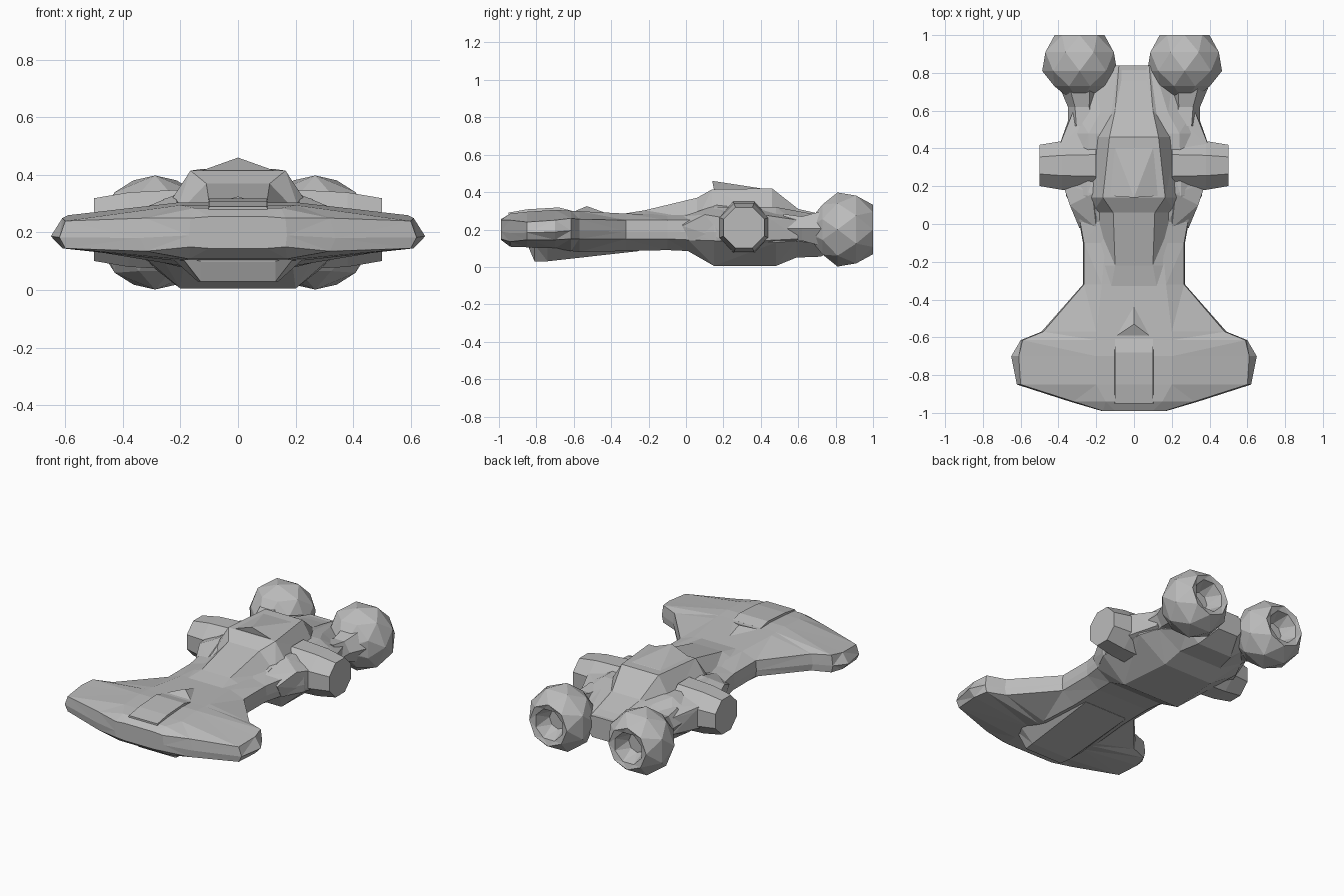
import bpy
import bmesh
import math
from mathutils import Vector

default_cube = bpy.data.objects.get("Cube")
if default_cube:
    bpy.data.objects.remove(default_cube, do_unlink=True)

GREY = (0.5, 0.5, 0.5, 1.0)
hull_grey = bpy.data.materials.new("hull_grey")
hull_grey.use_nodes = True
hull_grey.diffuse_color = GREY
shader = hull_grey.node_tree.nodes["Principled BSDF"]
shader.inputs["Base Color"].default_value = GREY
shader.inputs["Roughness"].default_value = 0.8


def finish(name, bm, triangulate=True):
    """Turn a bmesh into a flat-shaded grey object."""
    if triangulate:
        bmesh.ops.triangulate(bm, faces=bm.faces[:])
    bmesh.ops.recalc_face_normals(bm, faces=bm.faces[:])
    mesh = bpy.data.meshes.new(name)
    bm.to_mesh(mesh)
    bm.free()
    mesh.materials.append(hull_grey)
    obj = bpy.data.objects.new(name, mesh)
    bpy.context.scene.collection.objects.link(obj)
    return obj


def loft(name, rings):
    """Skin a row of equal-length point rings and cap both ends."""
    bm = bmesh.new()
    rows = [[bm.verts.new(point) for point in ring] for ring in rings]
    for row, following in zip(rows, rows[1:]):
        for i in range(len(row)):
            j = (i + 1) % len(row)
            bm.faces.new((row[i], row[j], following[j], following[i]))
    bm.faces.new(rows[0])
    bm.faces.new(rows[-1])
    return finish(name, bm)


def convex(name, points):
    """Wrap points in a convex faceted solid."""
    bm = bmesh.new()
    for point in points:
        bm.verts.new(point)
    bmesh.ops.convex_hull(bm, input=bm.verts[:])
    loose = [v for v in bm.verts if not v.link_faces]
    bmesh.ops.delete(bm, geom=loose, context="VERTS")
    return finish(name, bm, triangulate=False)


def mirrored_ring(y, half_profile):
    """Close a half cross-section across the centre plane."""
    right = [Vector((x, y, z)) for x, z in half_profile]
    left = [Vector((-p.x, p.y, p.z)) for p in reversed(right)]
    return right + left


def round_ring(center, radius, axis, sides=8, turn=0.0):
    """Regular polygon of points around the x or y axis."""
    points = []
    for i in range(sides):
        angle = math.tau * i / sides + turn
        a, b = radius * math.cos(angle), radius * math.sin(angle)
        offset = Vector((0, a, b)) if axis == "x" else Vector((a, 0, b))
        points.append(Vector(center) + offset)
    return points


def hull_profile(wide, low, high, deck, keel, bevel):
    """Half section with a sharp rim just above the lower edge."""
    rim = (wide, low + (high - low) * .4)
    return [deck, (wide - bevel, high), rim, (wide - bevel, low), keel]


# Hammerhead bow and neck, then the main body, in one skin
# y, half width, lower edge, upper edge, deck corner, keel corner, rim bevel
stations = [
    (-.99, .17, .15, .25, (.1, .255), (.1, .145), .005),
    (-.94, .34, .135, .25, (.15, .285), (.17, .108), .02),
    (-.85, .62, .145, .24, (.2, .295), (.18, .105), .02),
    (-.7, .65, .145, .25, (.2, .305), (.2, .1), .04),
    (-.615, .6, .15, .26, (.2, .3), (.2, .085), .01),
    (-.57, .49, .15, .255, (.2, .298), (.2, .08), .01),
    (-.32, .27, .15, .25, (.17, .285), (.18, .085), .005),
    (-.1, .27, .15, .25, (.15, .28), (.18, .09), .005),
    (.01, .29, .145, .25, (.18, .28), (.19, .085), .005),
    (.15, .36, .14, .26, (.25, .32), (.2, .005), .005),
    (.48, .37, .13, .25, (.24, .32), (.17, .005), .01),
    (.59, .32, .14, .24, (.18, .3), (.15, .05), .01),
    (.72, .21, .12, .24, (.14, .275), (.12, .055), .01),
    (.84, .1, .15, .24, (.08, .25), (.07, .12), .005),
]
loft("main_hull", [mirrored_ring(y, hull_profile(*section)) for y, *section in stations])

# Raised superstructure: sloping up from the neck, then down to the stern
upper = [
    (-.33, .24, .12, .285),
    (-.22, .23, .1, .303),
    (.06, .22, .11, .37),
    (.14, .27, .165, .415),
    (.46, .23, .13, .42),
    (.6, .18, .1, .31),
    (.84, .08, .05, .245),
]
loft("superstructure", [mirrored_ring(y, [(top, z), (base, .255)]) for y, base, top, z in upper])

# Pointed crest on the superstructure
convex("crest", [(0, .14, .46), (-.14, .15, .41), (.14, .15, .41),
                 (-.1, .4, .42), (.1, .4, .42), (0, .5, .36)])

# Chin and keel below the bow
chin = [(-.84, .18, .13, .1), (-.81, .2, .13, .03), (-.74, .24, .14, .03), (-.25, .18, .15, .085)]
loft("chin_keel", [mirrored_ring(y, [(top, .12), (bottom, z)]) for y, top, bottom, z in chin])

# Small wedge and faceted raised panel on the bow deck
convex("bow_wedge", [(0, -.53, .325), (-.09, -.59, .3), (.08, -.59, .3), (0, -.42, .285)])
loft("bow_panel", [mirrored_ring(y, [(.1, z), (.11, .26)])
                   for y, z in [(-.95, .29), (-.85, .308), (-.68, .318), (-.61, .3)]])

for side, sign in (("left", 1), ("right", -1)):
    # Octagonal side pod
    pod = [(.2, .15), (.38, .14), (.5, .118)]
    loft(side + "_pod", [round_ring((sign * x, .31, .21), r, "x", turn=math.pi / 8) for x, r in pod])

    # Fairing in front of the pod
    convex(side + "_front_fairing", [(sign * x, y, z) for x, y, z in [
        (.2, -.02, .27), (.29, -.02, .22), (.34, .1, .28), (.22, .16, .33),
        (.38, .22, .26), (.38, .22, .14), (.29, .02, .14), (.2, .22, .33)]])

    # Fairing behind the pod
    convex(side + "_rear_fairing", [(sign * x, y, z) for x, y, z in [
        (.22, .38, .32), (.4, .4, .28), (.4, .4, .14), (.38, .46, .25),
        (.32, .6, .25), (.33, .6, .15), (.2, .6, .28), (.2, .6, .1), (.22, .4, .08)]])

    # Strut flaring out to the engine
    strut = [(.26, .52, .09), (.275, .62, .075), (.29, .75, .115)]
    loft(side + "_strut", [round_ring((sign * x, y, .205), r, "y", sides=6) for x, y, r in strut])

    # Faceted engine ball, open at the back with a recessed nozzle
    center_x = sign * .278 - .01
    engine = [(.645, .03), (.73, .145), (.81, .198), (.91, .196), (1, .132), (.99, .1), (.9, .06)]
    loft(side + "_engine", [round_ring((center_x, y, .2), r, "y", turn=i % 2 * math.pi / 8)
                            for i, (y, r) in enumerate(engine)])
